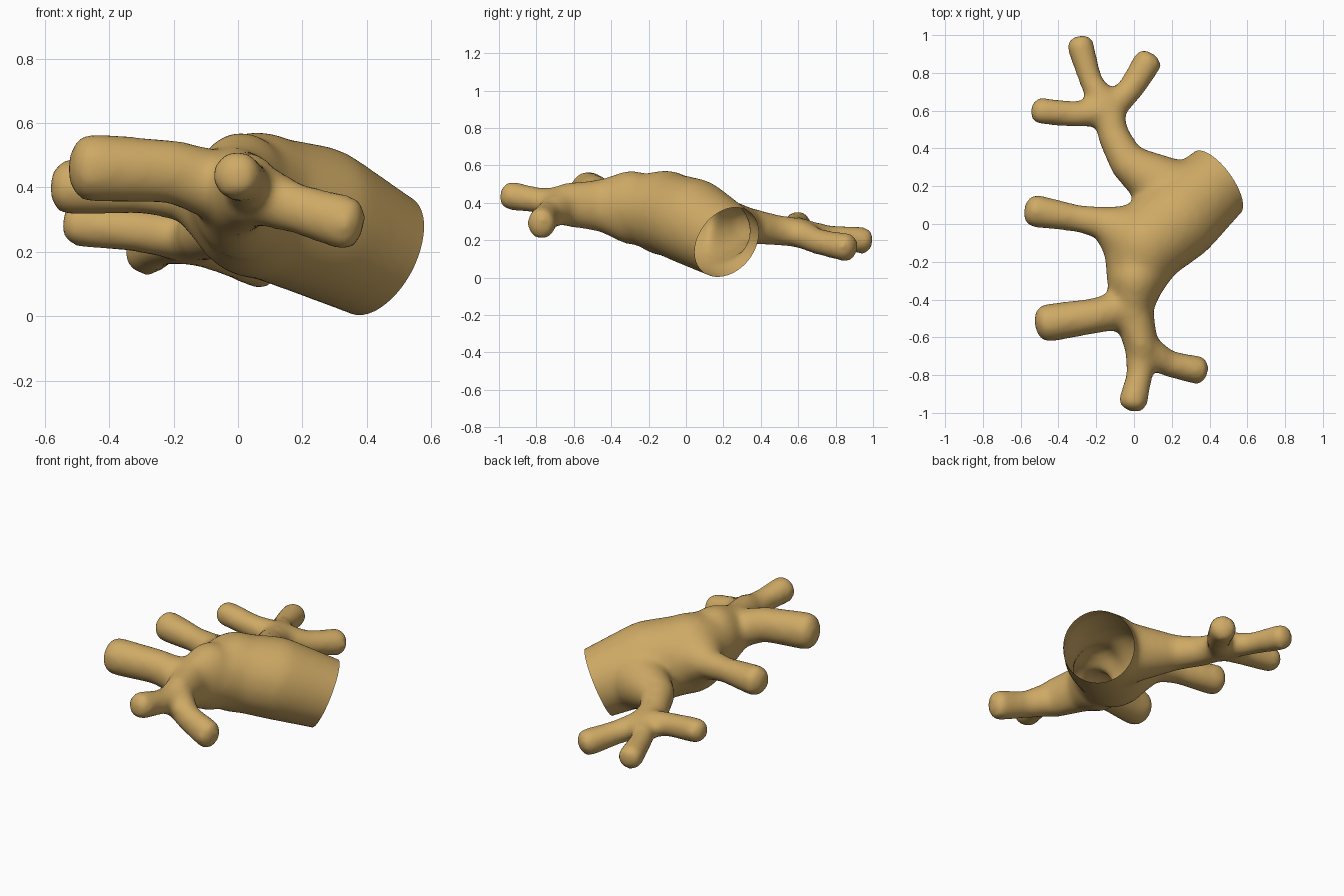
import bpy
import bmesh
from mathutils import Vector

default_cube = bpy.data.objects.get("Cube")
if default_cube:
    bpy.data.objects.remove(default_cube, do_unlink=True)

# Wood colour
wood = bpy.data.materials.new("tan wood")
wood.use_nodes = True
tan = (0.62, 0.40, 0.13, 1)
wood.diffuse_color = tan
wood.node_tree.nodes["Principled BSDF"].inputs["Base Color"].default_value = tan

# Joints shared by the limbs: position and radius
joints = {
    "beyond_opening": (.63, .37, .09, .2),
    "opening": (.44, .22, .19, .205),
    "trunk_middle": (.23, .03, .3, .235),
    "trunk_top": (.06, -.11, .345, .22),
    "front_limb_start": (.01, -.29, .375, .155),
    "front_limb_middle": (-.01, -.44, .385, .11),
    "front_fork": (.04, -.65, .39, .09),
    "front_tip_middle": (.03, -.8, .415, .07),
    "front_tip": (0, -.92, .435, .08),
    "front_side_middle": (.18, -.74, .335, .07),
    "front_side_tip": (.32, -.77, .295, .078),
    "front_branch_middle": (-.2, -.485, .45, .095),
    "front_branch_tip": (-.43, -.52, .46, .103),
    "middle_branch_start": (-.14, 0, .38, .09),
    "middle_branch_middle": (-.3, .03, .39, .073),
    "middle_branch_tip": (-.5, .065, .4, .09),
    "trunk_back": (.28, .12, .25, .2),
    "back_limb_start": (-.03, .32, .28, .1),
    "back_limb_middle": (-.11, .47, .255, .085),
    "back_fork": (-.135, .6, .24, .08),
    "back_branch_middle": (-.3, .58, .265, .07),
    "back_branch_tip": (-.48, .597, .285, .073),
    "back_tip_middle": (-.23, .76, .22, .063),
    "back_tip": (-.28, .93, .2, .075),
    "back_side_middle": (-.02, .71, .19, .07),
    "back_side_tip": (.06, .84, .165, .08),
}

# Unit ball whose points are reused at every joint
ball = bmesh.new()
bmesh.ops.create_icosphere(ball, subdivisions=3, radius=1)
ball_points = [v.co.copy() for v in ball.verts]
ball.free()

limbs = bmesh.new()


def add_limb(names, stretch=1, blunt=0.4):
    """Chain of tapered segments; stretch makes it taller, blunt flattens its end."""
    for pair in zip(names, names[1:]):
        start, end = (Vector(joints[name][:3]) for name in pair)
        along = (end - start).normalized()
        verts = []
        for name, centre in zip(pair, (start, end)):
            radius = joints[name][3]
            flatten = blunt if name == names[-1] else 0
            for p in ball_points:
                offset = p - along * flatten * (max(p.dot(along), 0) - 0.9)
                offset.z *= stretch
                verts.append(limbs.verts.new(centre + offset * radius))
        bmesh.ops.convex_hull(limbs, input=verts)


# Trunk, running on past its opening
add_limb(["beyond_opening", "opening", "trunk_middle", "trunk_top"], blunt=0)

# Front limb and its branches
add_limb(["trunk_top", "front_limb_start"], 1.05, blunt=0)
add_limb(["front_limb_start", "front_limb_middle", "front_fork"], 1.3, blunt=0)
add_limb(["front_fork", "front_tip_middle", "front_tip"])
add_limb(["front_fork", "front_side_middle", "front_side_tip"], 1.15)
add_limb(["front_limb_middle", "front_branch_middle", "front_branch_tip"], 1.05)

# Middle branch
add_limb(["trunk_top", "middle_branch_start", "middle_branch_middle", "middle_branch_tip"])

# Back limb and its branches
add_limb(["trunk_back", "back_limb_start", "back_limb_middle", "back_fork"], blunt=0)
add_limb(["back_fork", "back_branch_middle", "back_branch_tip"])
add_limb(["back_fork", "back_tip_middle", "back_tip"])
add_limb(["back_fork", "back_side_middle", "back_side_tip"])

limb_mesh = bpy.data.meshes.new("separate_limbs")
limbs.to_mesh(limb_mesh)
limbs.free()
branch = bpy.data.objects.new("branching_trunk", limb_mesh)
bpy.context.collection.objects.link(branch)

# Fuse the limbs and soften the forks
fuse = branch.modifiers.new("fuse", "REMESH")
fuse.mode = "VOXEL"
fuse.voxel_size = 0.018
soften = branch.modifiers.new("soften", "SMOOTH")
soften.factor = 0.5
soften.iterations = 22
depsgraph = bpy.context.evaluated_depsgraph_get()
shell_mesh = bpy.data.meshes.new_from_object(branch.evaluated_get(depsgraph))
branch.modifiers.clear()
branch.data = shell_mesh
bpy.data.meshes.remove(limb_mesh)

# Cut the trunk open at its slanted end, leaving a thin hollow shell
shell = bmesh.new()
shell.from_mesh(shell_mesh)
trunk_verts = {v for v in shell.verts if v.co.x > 0.2}
trunk_edges = [e for e in shell.edges if trunk_verts.issuperset(e.verts)]
trunk_faces = [f for f in shell.faces if trunk_verts.issuperset(f.verts)]
bmesh.ops.bisect_plane(shell, geom=list(trunk_verts) + trunk_edges + trunk_faces,
                       plane_co=Vector(joints["opening"][:3]),
                       plane_no=Vector((0.74, 0.54, -0.4)), clear_outer=True)
for face in shell.faces:
    face.smooth = True
shell.to_mesh(shell_mesh)
shell.free()
shell_mesh.materials.clear()
shell_mesh.materials.append(wood)
